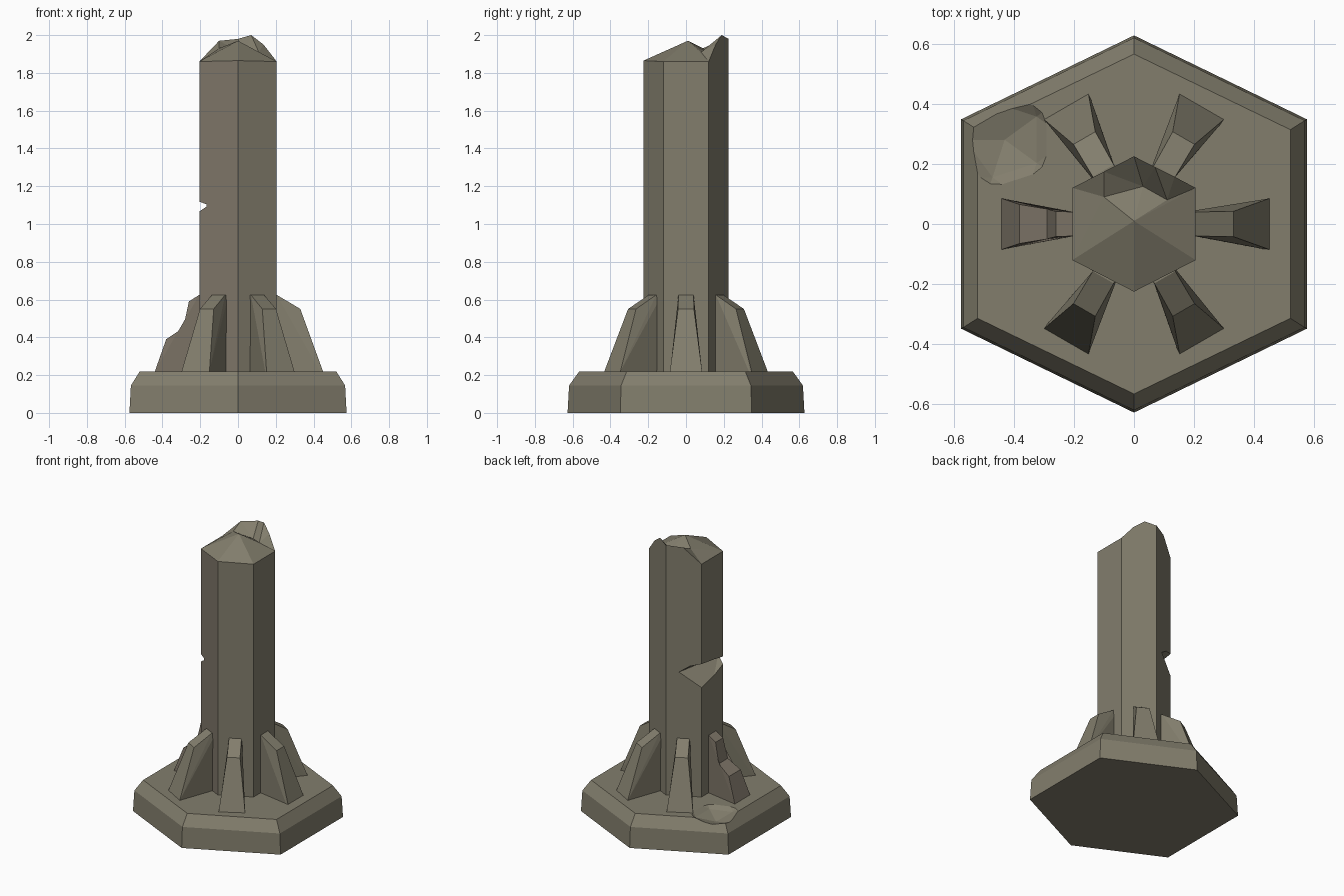
import bpy, bmesh, math
from mathutils import Vector

if "Cube" in bpy.data.objects:
    bpy.data.objects.remove(bpy.data.objects["Cube"])


def material(name, rgb):
    m = bpy.data.materials.new(name)
    m.diffuse_color = (*rgb, 1)
    m.use_nodes = True
    m.node_tree.nodes["Principled BSDF"].inputs["Base Color"].default_value = m.diffuse_color
    return m


STONE = material("olive stone", (0.225, 0.208, 0.152))
WARM = material("warm stone", (0.214, 0.184, 0.142))


def finish(bm, name, mats=(STONE,)):
    bmesh.ops.recalc_face_normals(bm, faces=bm.faces)
    me = bpy.data.meshes.new(name)
    bm.to_mesh(me)
    bm.free()
    ob = bpy.data.objects.new(name, me)
    for m in mats:
        me.materials.append(m)
    bpy.context.collection.objects.link(ob)
    return ob


def hull(points, name, mats=(STONE,)):
    bm = bmesh.new()
    for p in points:
        bm.verts.new(p)
    bmesh.ops.convex_hull(bm, input=bm.verts)
    return finish(bm, name, mats)


def cut(target, cutter):
    cutter.hide_render = True
    mod = target.modifiers.new("break", 'BOOLEAN')
    mod.operation = 'DIFFERENCE'
    mod.solver = 'EXACT'
    mod.object = cutter
    bpy.context.view_layer.objects.active = target
    bpy.ops.object.modifier_apply(modifier=mod.name)
    bpy.data.objects.remove(cutter)


# hexagonal plinth with a worn upper bevel
bm = bmesh.new()
rings = []
for sx, sy, z in [(0.575, 0.627, 0), (0.567, 0.619, 0.145), (0.52, 0.565, 0.22)]:
    c = math.cos(math.radians(30))
    rings.append([bm.verts.new((sx * math.cos(a) / c, sy * math.sin(a) * (1.0 if i % 3 == 1 else 1.11), z))
                  for i, a in enumerate(math.radians(30 + 60 * k) for k in range(6))])
for lo, hi in zip(rings, rings[1:]):
    for i in range(6):
        bm.faces.new((lo[i], lo[(i + 1) % 6], hi[(i + 1) % 6], hi[i]))
bm.faces.new(rings[0])
bm.faces.new(rings[-1])
plinth = finish(bm, "plinth")

# shallow crater at the back left corner of the plinth
bm = bmesh.new()
bmesh.ops.create_icosphere(bm, subdivisions=2, radius=0.25)
for v in bm.verts:
    v.co = Vector((v.co.x, v.co.y, v.co.z * 0.85)) + Vector((-0.43, 0.28, 0.38))
cut(plinth, finish(bm, "crater_cutter"))

# hexagonal column with a broken crown
bm = bmesh.new()
rim = [(0.205, -0.12, 1.86), (0.205, 0.12, 1.86), (0.135, 0.157, 1.95),
       (0.07, 0.189, 2.0), (0, 0.225, 1.98), (-0.1, 0.174, 1.97),
       (-0.205, 0.12, 1.86), (-0.205, -0.12, 1.86), (0, -0.225, 1.865)]
top = [bm.verts.new(p) for p in rim]
low = {i: bm.verts.new((rim[i][0], rim[i][1], 0.19)) for i in (0, 1, 4, 6, 7, 8)}
keys = list(low)
for a, b in zip(keys, keys[1:] + keys[:1]):
    between = [top[a], top[b]] if b < a else top[a:b + 1]
    f = bm.faces.new([low[b], low[a]] + between)
    if (a, b) == (7, 8):
        f.material_index = 1
bm.faces.new(list(low.values()))
peak, trough_r, trough_m, trough_l = [bm.verts.new(p) for p in (
    (0, 0.01, 1.97), (0.11, 0.08, 1.91), (0.03, 0.125, 1.9), (-0.1, 0.09, 1.93))]
inner = [peak, trough_r, trough_r, trough_m, trough_m, trough_l, trough_l, peak, peak]
for i in range(9):
    j = (i + 1) % 9
    bm.faces.new((top[i], top[j], inner[i]))
    if inner[i] != inner[j]:
        bm.faces.new((top[j], inner[j], inner[i]))
for a, b in ((trough_r, trough_m), (trough_m, trough_l)):
    bm.faces.new((peak, a, b))
column = finish(bm, "column", (STONE, WARM))

# wedge-shaped break on the back left of the column
notch = hull([(-0.07, 0.21, 1.09), (-0.15, -0.14, 1.10),
              (-0.13, 0.34, 1.16), (-0.33, 0.25, 1.22), (-0.3, -0.14, 1.14),
              (-0.13, 0.34, 1.05), (-0.33, 0.25, 0.85), (-0.3, -0.14, 1.03)],
             "notch_cutter", (STONE, WARM))
cut(column, notch)

# six tapering buttresses: profile rows are (radius, height, half width)
whole = [(0.45, 0.19, 0.087), (0.45, 0.22, 0.085), (0.33, 0.55, 0.042), (0.205, 0.625, 0.04)]
broken = [(0.45, 0.19, 0.087), (0.44, 0.22, 0.085), (0.38, 0.39, 0.065),
          (0.29, 0.45, 0.05), (0.26, 0.59, 0.042), (0.205, 0.625, 0.04)]


def buttress(name, angle, profile, mat):
    bm = bmesh.new()
    prof = profile + [(0.17, 0.625, 0.04), (0.17, 0.19, 0.035)]
    ca, sa = math.cos(angle), math.sin(angle)
    sides = [[bm.verts.new((r * ca - s * w * sa, r * sa + s * w * ca, z)) for r, z, w in prof]
             for s in (-1, 1)]
    n = len(prof)
    for side in sides:
        bm.faces.new(side)
    for i in range(n):
        j = (i + 1) % n
        bm.faces.new((sides[0][i], sides[0][j], sides[1][j], sides[1][i]))
    bmesh.ops.triangulate(bm, faces=[f for f in bm.faces if len(f.verts) > 4])
    return finish(bm, name, (mat,))


for k in range(6):
    damaged = k == 3
    buttress(f"buttress_{k + 1}", math.radians(60 * k),
             broken if damaged else whole, WARM if damaged else STONE)
